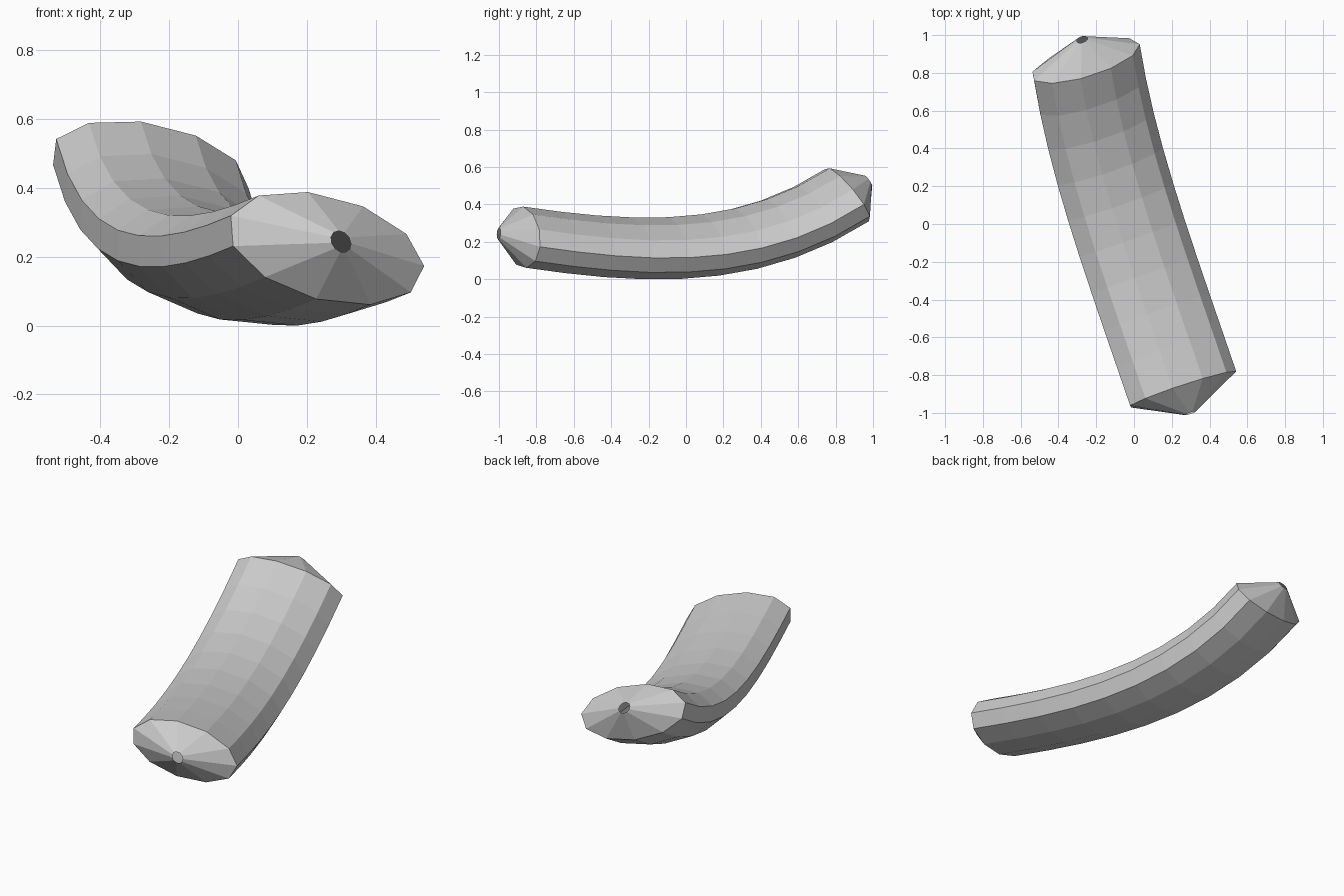
import bpy, bmesh, math
from mathutils import Vector

cube = bpy.data.objects.get("Cube")
if cube:
    bpy.data.objects.remove(cube, do_unlink=True)

SIDES, SEGMENTS = 11, 9
CAP_LENGTH, TIP_SCALE = 0.135, 0.12

# Spine of the bent body: a cubic curve with known end directions
start, end = Vector((0.256, -0.875, 0.227)), Vector((-0.257, 0.865, 0.455))
dir_start = Vector((-0.32, 0.94, -0.14)).normalized()
dir_end = Vector((-0.13, 0.83, 0.54)).normalized()
p = [start, start + dir_start * 0.65, end - dir_end * 0.65, end]


def spine(t):
    s = 1 - t
    point = p[0]*s**3 + p[1]*3*s*s*t + p[2]*3*s*t*t + p[3]*t**3
    tangent = (p[1]-p[0])*s*s + (p[2]-p[1])*2*s*t + (p[3]-p[2])*t*t
    return point, tangent.normalized()


bm = bmesh.new()


def ring(center, wide, high, scale=1.0):
    verts = []
    for i in range(SIDES):
        a = math.tau * i / SIDES
        verts.append(bm.verts.new(center + (wide*math.cos(a) + high*math.sin(a)) * scale))
    return verts


def tip(center, size, frame):
    # Small round opening at the point of each cap
    u, v = frame[0].normalized(), frame[1].normalized()
    return ring(center, u * size, v * size)


# Oval section carried along the spine without twisting
wide, high = Vector((0.285, 0.095, -0.052)), Vector((-0.012, 0.019, 0.157))
tip_size = wide.length * TIP_SCALE * 0.85
rings = [tip(start - dir_start * CAP_LENGTH, tip_size, (wide, high))]
previous = dir_start
for k in range(SEGMENTS + 1):
    point, tangent = spine(k / SEGMENTS)
    turn = previous.rotation_difference(tangent)
    wide, high = turn @ wide, turn @ high
    previous = tangent
    rings.append(ring(point, wide, high))
rings.append(tip(end + dir_end * CAP_LENGTH, tip_size, (wide, high)))

# Skin neighbouring rings, leaving both tips open
for a, b in zip(rings, rings[1:]):
    for i in range(SIDES):
        j = (i + 1) % SIDES
        bm.faces.new((a[i], a[j], b[j], b[i]))
bm.normal_update()
middle = bm.faces[:][SIDES * 5]
if middle.normal.dot(middle.calc_center_median() - spine(0.5)[0]) < 0:
    bmesh.ops.reverse_faces(bm, faces=bm.faces[:])

# Rest the body on the ground
low = min(v.co.z for v in bm.verts)
bmesh.ops.translate(bm, verts=bm.verts[:], vec=(0, 0, -low))

mesh = bpy.data.meshes.new("curved_body")
bm.to_mesh(mesh)
bm.free()
body = bpy.data.objects.new("curved_body", mesh)
bpy.context.collection.objects.link(body)

grey = bpy.data.materials.new("plain_grey")
grey.use_nodes = True
colour = (0.6, 0.6, 0.6, 1)
grey.diffuse_color = colour
grey.node_tree.nodes["Principled BSDF"].inputs["Base Color"].default_value = colour
mesh.materials.append(grey)
